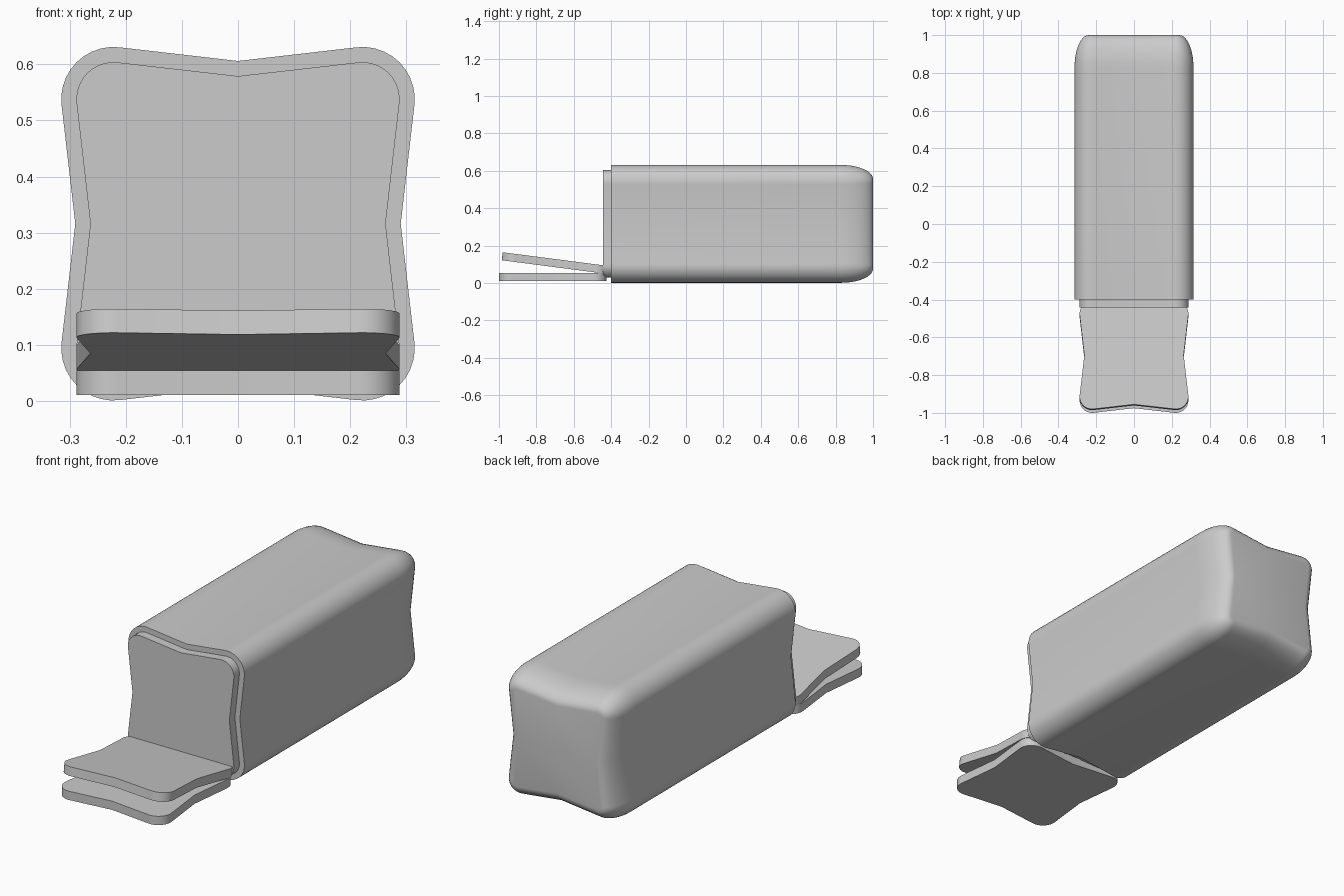
import bpy, bmesh, math
from mathutils import Matrix, Vector

if "Cube" in bpy.data.objects:
    bpy.data.objects.remove(bpy.data.objects["Cube"])

CORNER, RADIUS, MID = 0.222, 0.093, 0.29


def profile(inset, steps=10):
    """Square outline with round corners and pinched sides, shrunk by inset."""
    pts = []
    r, m = RADIUS - inset, MID - inset
    for q in range(4):
        rot = Matrix.Rotation(q * math.pi / 2, 3, 'Z')
        pts.append(rot @ Vector((m, 0, 0)))
        for i in range(steps + 1):
            a = math.radians(-6.5 + 103 * i / steps)
            pts.append(rot @ Vector((CORNER + r * math.cos(a), CORNER + r * math.sin(a), 0)))
    return pts


def loft(name, sections, matrix):
    """Skin (inset, depth) sections; depth runs along local z."""
    bm = bmesh.new()
    rings = [[bm.verts.new((p.x, p.y, d)) for p in profile(ins)] for ins, d in sections]
    n = len(rings[0])
    for a, b in zip(rings, rings[1:]):
        for i in range(n):
            j = (i + 1) % n
            bm.faces.new((a[i], a[j], b[j], b[i]))
    bm.faces.new(rings[0][::-1])
    bm.faces.new(rings[-1])
    bm.transform(matrix)
    bmesh.ops.recalc_face_normals(bm, faces=bm.faces)
    me = bpy.data.meshes.new(name)
    bm.to_mesh(me)
    bm.free()
    ob = bpy.data.objects.new(name, me)
    bpy.context.collection.objects.link(ob)
    bpy.ops.object.select_all(action='DESELECT')
    ob.select_set(True)
    bpy.context.view_layer.objects.active = ob
    bpy.ops.object.shade_smooth_by_angle(angle=math.radians(30))
    return ob


# Upright frame: local z becomes +y
upright = Matrix.Translation((0, 0, 0.316)) @ Matrix.Rotation(-math.pi / 2, 4, 'X')

# Loaf crust with rounded back end
end = []
for i in range(11):
    t = math.pi / 2 * i / 10
    end.append((0.075 * (1 - math.cos(t)), 0.83 + 0.17 * math.sin(t)))
loft("loaf_crust", [(0, -0.4)] + end, upright)

# Cut face stepping out of the front
loft("loaf_cut_face", [(0.027, -0.443), (0.027, -0.4)], upright)

# Two slices: one flat, one leaning on it
slice_sections = [(0.027, -0.0215), (0.027, 0.0215)]
loft("flat_slice", slice_sections, Matrix.Translation((0, -0.712, 0.0325)))
loft("leaning_slice", slice_sections,
     Matrix.Translation((0, -0.697, 0.106)) @ Matrix.Rotation(math.radians(-7.4), 4, 'X'))
